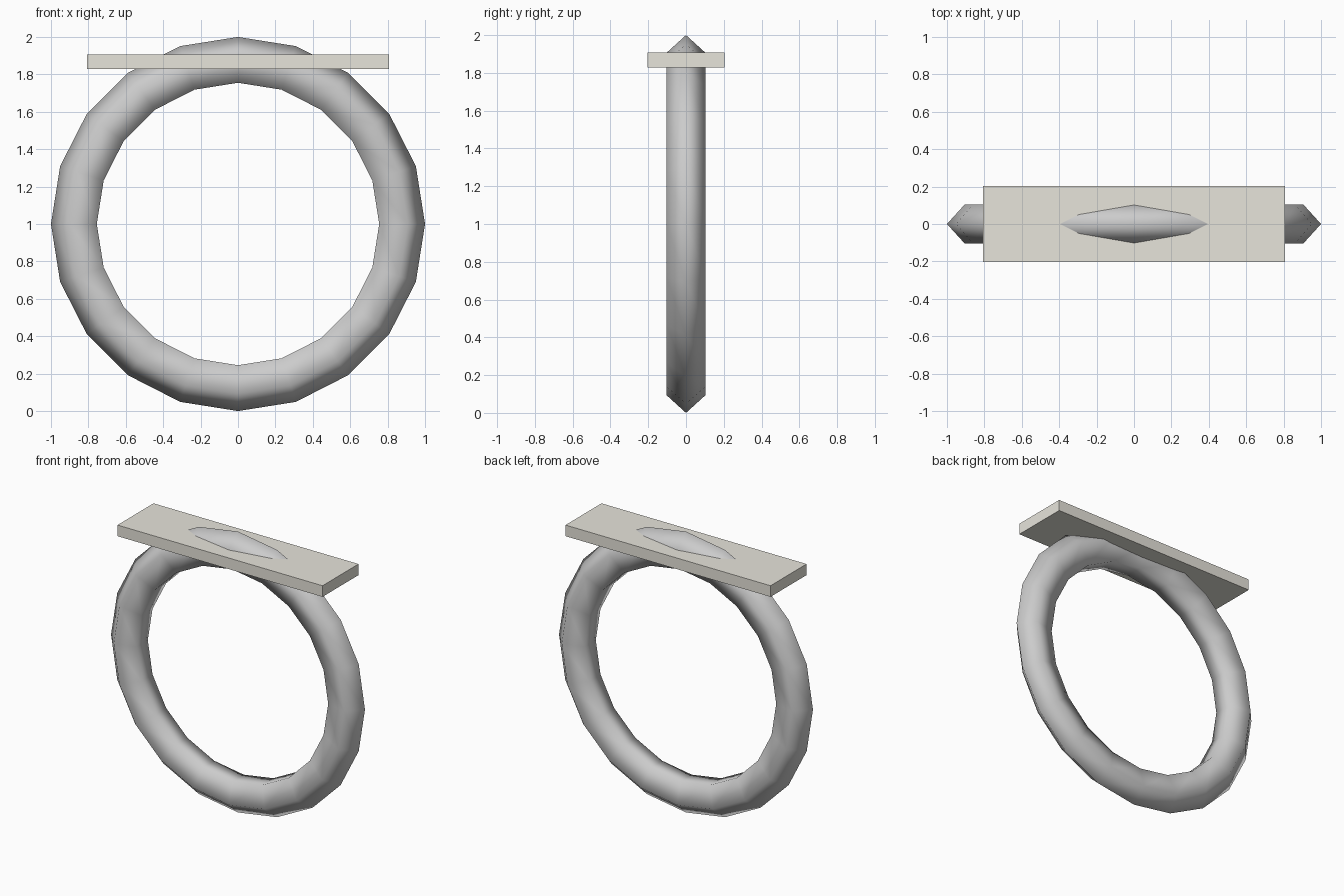
import bpy
from math import radians

if "Cube" in bpy.data.objects:
    bpy.data.objects.remove(bpy.data.objects["Cube"])


def paint(obj, name, rgb):
    mat = bpy.data.materials.new(name)
    mat.diffuse_color = (*rgb, 1)
    mat.use_nodes = True
    mat.node_tree.nodes["Principled BSDF"].inputs["Base Color"].default_value = mat.diffuse_color
    obj.data.materials.append(mat)


# Upright hoop: 20 segments around, slightly flattened five-sided tube
bpy.ops.mesh.primitive_torus_add(
    major_segments=20, minor_segments=5,
    major_radius=0.8646, minor_radius=0.1354,
    location=(0, 0, 1), rotation=(radians(90), 0, 0))
hoop = bpy.context.object
hoop.name = "hoop"
hoop.scale = (1, 1, 0.8)
bpy.ops.object.transform_apply(location=False, rotation=True, scale=True)
bpy.ops.object.shade_smooth()
paint(hoop, "hoop_grey", (0.8, 0.8, 0.8))

# Flat plate that the top of the hoop pokes through
bpy.ops.mesh.primitive_cube_add(size=1, location=(0, 0, 1.868))
plate = bpy.context.object
plate.name = "top_plate"
plate.scale = (1.615, 0.405, 0.079)
bpy.ops.object.transform_apply(location=False, rotation=False, scale=True)
paint(plate, "plate_warm_grey", (0.8, 0.78, 0.71))
